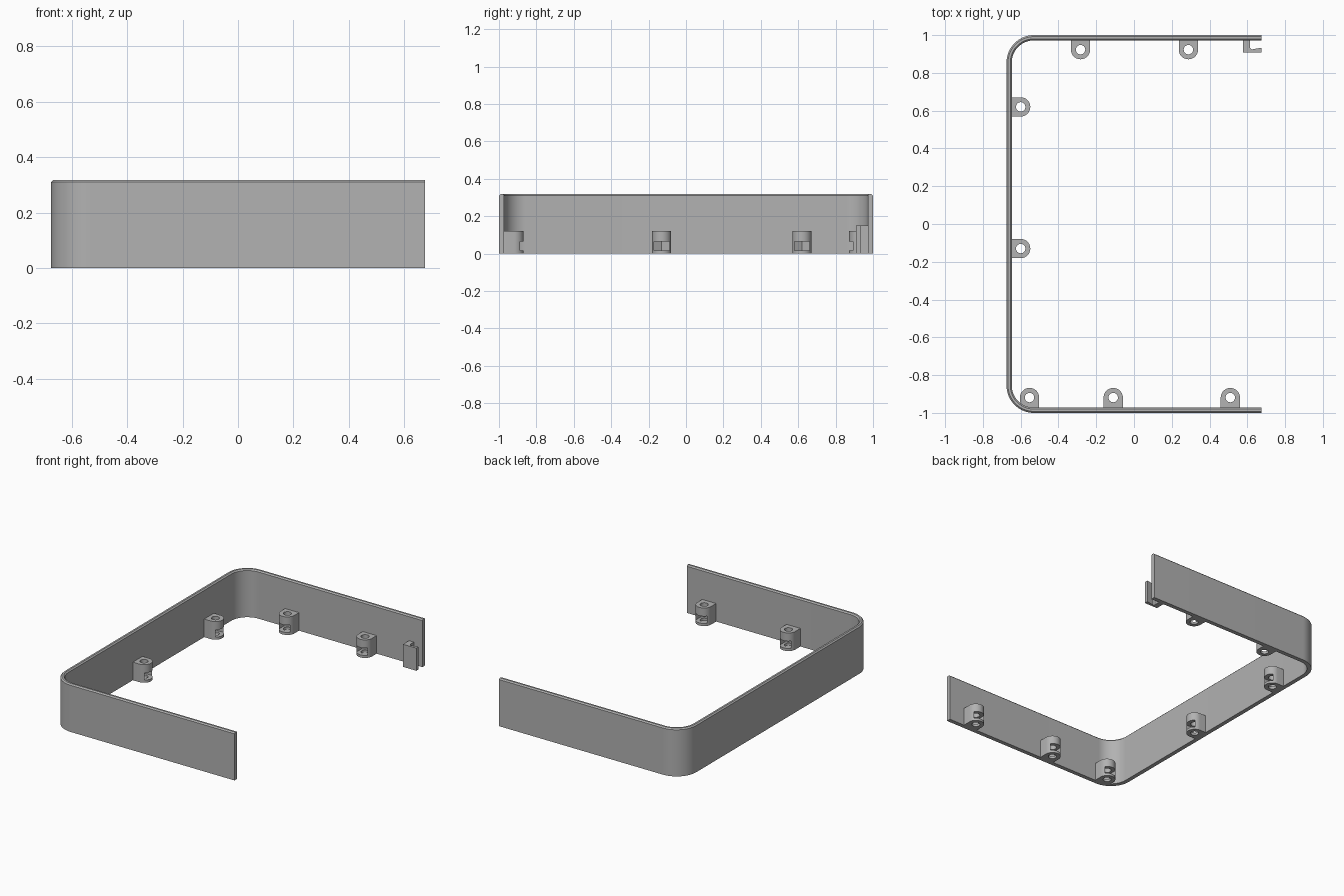
import bpy, bmesh
from math import pi, cos, sin, radians

if "Cube" in bpy.data.objects:
    bpy.data.objects.remove(bpy.data.objects["Cube"], do_unlink=True)

grey = bpy.data.materials.new("plain grey")
grey.use_nodes = True
grey.diffuse_color = (0.445, 0.445, 0.445, 1)
grey.node_tree.nodes["Principled BSDF"].inputs["Base Color"].default_value = grey.diffuse_color

HX, WALL, HEIGHT, RADIUS, CHAMFER = 0.675, 0.028, 0.318, 0.145, 0.008


def add_object(name, mesh):
    obj = bpy.data.objects.new(name, mesh)
    bpy.context.scene.collection.objects.link(obj)
    return obj


def finish(bm, name):
    bmesh.ops.recalc_face_normals(bm, faces=bm.faces)
    mesh = bpy.data.meshes.new(name)
    bm.to_mesh(mesh)
    bm.free()
    mesh.materials.append(grey)
    return mesh


def smooth(mesh):
    mesh.shade_smooth()
    mesh.set_sharp_from_angle(angle=radians(30))


def prism(name, outline, z0, z1):
    bm = bmesh.new()
    face = bm.faces.new([bm.verts.new((x, y, z0)) for x, y in outline])
    top = bmesh.ops.extrude_face_region(bm, geom=[face])["geom"]
    moved = [v for v in top if isinstance(v, bmesh.types.BMVert)]
    bmesh.ops.translate(bm, verts=moved, vec=(0, 0, z1 - z0))
    return finish(bm, name)


def arc(cx, cy, r, a0, a1, n):
    return [(cx + r * cos(a0 + (a1 - a0) * i / n),
             cy + r * sin(a0 + (a1 - a0) * i / n)) for i in range(n + 1)]


# C-shaped wall: chamfered section swept along three sides with round corners
def wall_path(inset):
    r, cx, cy = RADIUS - inset, -HX + RADIUS, 1 - RADIUS
    back = arc(cx, cy, r, pi / 2, pi, 16)
    front = arc(cx, -cy, r, pi, 1.5 * pi, 16)
    return [(HX, 1 - inset)] + back + front + [(HX, -1 + inset)]


section = [(0, 0), (0, HEIGHT - CHAMFER), (CHAMFER, HEIGHT),
           (WALL - CHAMFER, HEIGHT), (WALL, HEIGHT - CHAMFER), (WALL, 0)]
bm = bmesh.new()
rails = [[bm.verts.new((x, y, z)) for x, y in wall_path(d)] for d, z in section]
for a, b in zip(rails, rails[1:] + rails[:1]):
    for i in range(len(a) - 1):
        bm.faces.new((a[i], a[i + 1], b[i + 1], b[i]))
for end in (0, -1):
    bm.faces.new([rail[end] for rail in rails])
wall = add_object("curved_wall", finish(bm, "curved_wall"))
smooth(wall.data)

# Screw lug: rounded tab with a bolt hole and a hexagonal nut slot, tip towards +y
LUG = 0.051
tab = add_object("lug_blank", prism(
    "lug_blank", [(-LUG, -0.06), (LUG, -0.06)] + arc(0, 0, LUG, 0, pi, 24), 0, 0.12))
hole = add_object("hole_cutter", prism(
    "hole_cutter", arc(0, 0, 0.025, 0, 2 * pi, 24)[:-1], -0.1, 0.2))
slot = add_object("nut_cutter", prism(
    "nut_cutter", [(0.041, 0.08), (-0.041, 0.08), (-0.041, -0.023),
                   (0, -0.046), (0.041, -0.023)], 0.017, 0.065))
for cutter in (hole, slot):
    cutter.hide_render = True
    cut = tab.modifiers.new(cutter.name, "BOOLEAN")
    cut.operation, cut.solver, cut.object = "DIFFERENCE", "EXACT", cutter
bpy.context.view_layer.update()
graph = bpy.context.evaluated_depsgraph_get()
lug_mesh = bpy.data.meshes.new_from_object(tab.evaluated_get(graph))
lug_mesh.name = "screw_lug"
smooth(lug_mesh)
for helper in (tab, hole, slot):
    bpy.data.objects.remove(helper, do_unlink=True)

# Lugs along the front, back and right walls
rows = [("front_lug", 0, [(x, -0.919) for x in (-0.553, -0.11, 0.51)]),
        ("back_lug", pi, [(x, 0.923) for x in (-0.283, 0.288)]),
        ("side_lug", -pi / 2, [(-0.6, y) for y in (0.62, -0.13)])]
for name, turn, places in rows:
    for i, (x, y) in enumerate(places):
        lug = add_object(f"{name}_{i + 1}", lug_mesh)
        lug.location = (x, y, 0)
        lug.rotation_euler.z = turn

# L-shaped hook at the open end of the back wall
add_object("end_hook", prism("end_hook", [
    (0.577, 0.98), (0.577, 0.909), (HX, 0.909), (HX, 0.933),
    (0.622, 0.924), (0.613, 0.934), (0.613, 0.98)], 0, 0.15))
